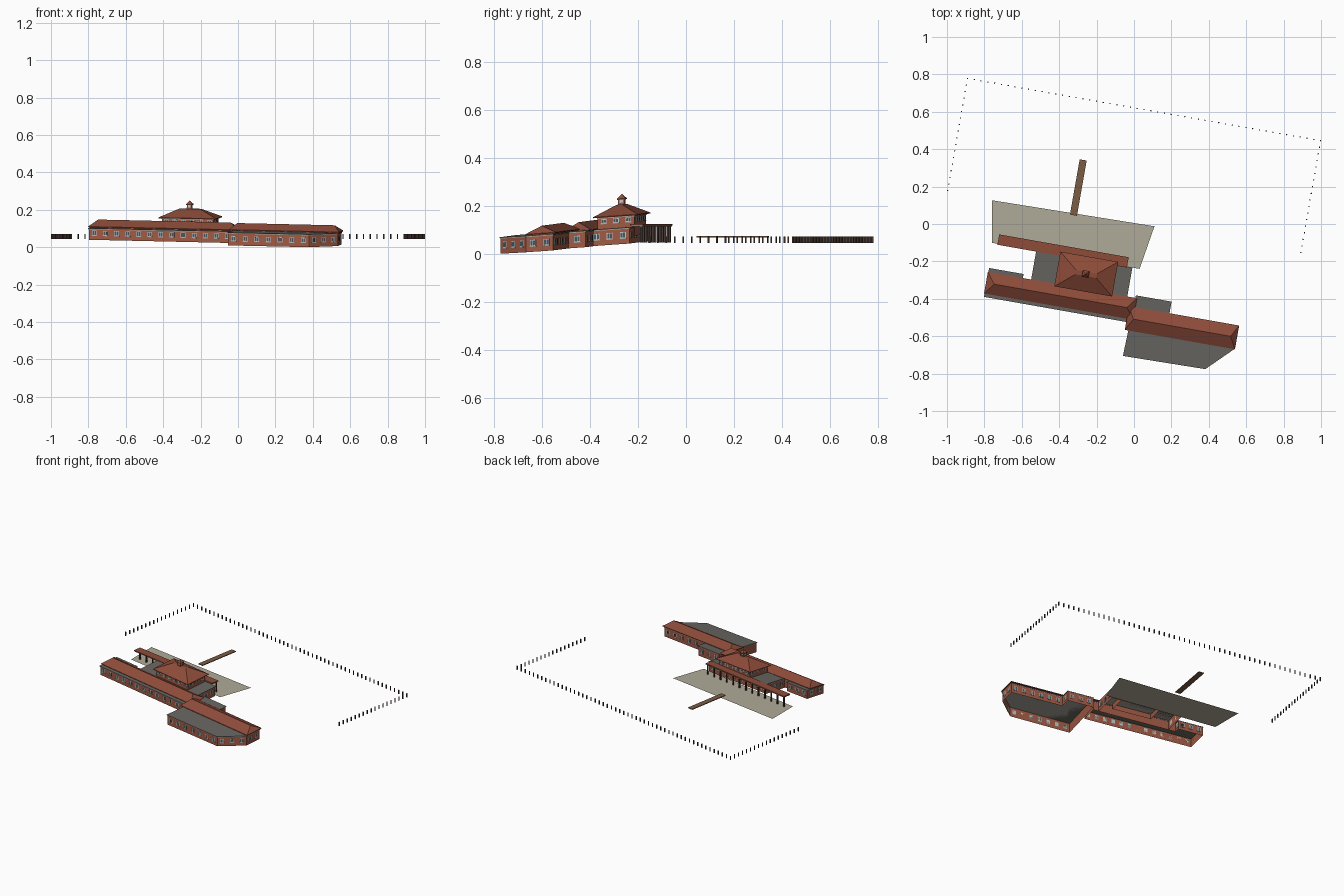
import bpy, math
from mathutils import Vector

if "Cube" in bpy.data.objects:
    bpy.data.objects.remove(bpy.data.objects["Cube"])

C, S = math.cos(math.radians(10)), math.sin(math.radians(10))

def flat(u, v, z):
    """Site axes (turned 10 degrees) to world, level height."""
    return (u * C + v * S, -u * S + v * C, z)

def slope(u, v, h):
    """Same, with height measured from the sloping ground."""
    x, y, _ = flat(u, v, 0)
    return (x, y, h + 0.0595 + 0.072 * y - 0.01 * x)

def mat(name, r, g, b):
    m = bpy.data.materials.new(name)
    m.diffuse_color = [((c / 255 + 0.055) / 1.055) ** 2.4 for c in (r, g, b)] + [1]
    m.use_nodes = True
    m.node_tree.nodes["Principled BSDF"].inputs["Base Color"].default_value = m.diffuse_color
    return m

BRICK = mat("brick", 160, 90, 68)
TILE = mat("roof_tile", 142, 76, 58)
GREY = mat("flat_roof_grey", 104, 102, 96)
PAVE = mat("paving", 176, 171, 152)
WOOD = mat("wood", 122, 92, 68)
FRAME = mat("window_frame", 190, 197, 200)
GLASS = mat("glass", 70, 85, 95)
TRIM = mat("trim", 165, 160, 150)
DARK = mat("dark_post", 70, 55, 48)

parts = {}

def add(name, m, verts, faces):
    p = parts.setdefault(name, ([], [], m))
    n = len(p[0])
    p[0].extend(verts)
    p[1].extend([[i + n for i in f] for f in faces])

def prism(name, m, poly, h0, h1, f=slope, top=True, bottom=True):
    n = len(poly)
    verts = [f(u, v, h) for h in (h0, h1) for u, v in poly]
    faces = [(i, (i + 1) % n, n + (i + 1) % n, n + i) for i in range(n)]
    if top:
        faces.append(list(range(n, 2 * n)))
    if bottom:
        faces.append(list(range(n))[::-1])
    add(name, m, verts, faces)

def rect(u0, u1, v0, v1):
    return [(u0, v0), (u1, v0), (u1, v1), (u0, v1)]

def square(u, v, r):
    return rect(u - r, u + r, v - r, v + r)

def inset(poly, d):
    """Move every edge of a counter-clockwise outline inward by d."""
    out = []
    for i, p in enumerate(poly):
        a, b, c = Vector(poly[i - 1]), Vector(p), Vector(poly[(i + 1) % len(poly)])
        e, g = (b - a).normalized(), (c - b).normalized()
        n1, n2 = Vector((-e.y, e.x)), Vector((-g.y, g.x))
        out.append(tuple(b + (n1 + n2) * d / (1 + n1.dot(n2))))
    return out

def windows(poly, skip, h0, h1, step, w):
    for i, p in enumerate(poly):
        if i in skip:
            continue
        a, b = Vector(p), Vector(poly[(i + 1) % len(poly)])
        length = (b - a).length
        d = (b - a).normalized()
        n = Vector((d.y, -d.x))
        count = round(length / step)

        def panel(name, m, c, hw, out, z0, z1):
            q = [c - d * hw, c - d * hw + n * out, c + d * hw + n * out, c + d * hw]
            prism(name, m, [tuple(k) for k in q][::-1], z0, z1)
        for k in range(count):
            c = a + d * length * (k + 0.5) / count
            panel("window_frames", FRAME, c, w / 2, 0.0015, h0, h1)
            panel("window_sills", TRIM, c, w / 2 + 0.002, 0.003, h0 - 0.003, h0)
            for s in (-1, 1):
                panel("window_panes", GLASS, c + d * s * w * 0.22, w * 0.17, 0.002,
                      h0 + 0.003, h1 - 0.003)

def flat_block(name, poly, h, skip=()):
    """Brick walls, open below, with a grey flat roof and windows."""
    walls = inset(poly, 0.004)
    prism(name + "_walls", BRICK, walls, 0, h - 0.003, top=False, bottom=False)
    prism(name + "_flat_roof", GREY, poly, h - 0.003, h)
    prism(name + "_cornice", TRIM, inset(poly, 0.002), h - 0.006, h - 0.003, bottom=False)
    windows(walls, skip, 0.024, 0.050, 0.062, 0.025)

def hip(name, u0, u1, v0, v1, h0, h1, cut, cap=0.0, f=slope):
    """Hipped roof; cut is the ridge setback, cap the half width of its top."""
    m = (v0 + v1) / 2
    b = rect(u0, u1, v0, v1)
    t = rect(u0 + cut, u1 - cut, m - cap, m + cap)
    prism(name, TILE, b, h0 - 0.004, h0, f, top=False)
    verts = [f(u, v, h0) for u, v in b] + [f(u, v, h1) for u, v in t]
    if cap:
        faces = [(i, (i + 1) % 4, 4 + (i + 1) % 4, 4 + i) for i in range(4)] + [(4, 5, 6, 7)]
    else:
        verts = verts[:6]
        faces = [(0, 1, 5, 4), (1, 2, 5), (2, 3, 4, 5), (3, 0, 4)]
    add(name, m=TILE, verts=verts, faces=faces)

# left wing
flat_block("left_wing", [(-.722, -.523), (.068, -.523), (.068, -.40), (-.535, -.40),
                         (-.535, -.366), (-.722, -.366)], 0.062, (1, 2))
prism("left_wing_upper_walls", BRICK, rect(-.71, .07, -.492, -.40), .06, .068, bottom=False)
hip("left_wing_roof", -.725, .085, -.505, -.388, 0.070, 0.104, 0.045)

# right wing with angled front corner
flat_block("right_wing", [(.064, -.705), (.51, -.698), (.645, -.565), (.645, -.445),
                          (.27, -.445), (.27, -.374), (.076, -.374)], 0.069, (6,))
prism("right_wing_upper_walls", BRICK, rect(.066, .638, -.552, -.45), .066, .074, bottom=False)
hip("right_wing_roof", .05, .648, -.566, -.437, 0.075, 0.106, 0.035)

# central hall: low surround, tall core and hipped roof
flat_block("hall_surround", rect(-.49, .032, -.405, -.23), 0.068, (0,))
core = rect(-.345, -.065, -.385, -.23)
prism("hall_walls", BRICK, core, .03, .117, top=False, bottom=False)
windows(core, (), 0.090, 0.108, 0.05, 0.024)
prism("hall_trim", TRIM, inset(core, -.003), .111, .114)
hip("hall_roof", -.362, -.048, -.402, -.214, 0.119, 0.163, 0.10, 0.012)

# cupola
prism("cupola_base", BRICK, square(-.208, -.308, .014), .155, .170)
prism("cupola_lantern", FRAME, square(-.208, -.308, .011), .170, .185)
for a in (-1, 1):
    for b in (-1, 1):
        prism("cupola_posts", BRICK, square(-.208 + a * .010, -.308 + b * .010, .003), .170, .185)
hip("cupola_roof", -.226, -.190, -.326, -.290, 0.187, 0.206, 0.0175, 0.0005)

# rear canopy on posts
prism("canopy_roof", TILE, rect(-.70, .003, -.236, -.18), .118, .124, flat)
prism("canopy_fascia", TRIM, rect(-.697, 0, -.232, -.183), .114, .118, flat)
for i in range(13):
    prism("canopy_posts", DARK, square(-.69 + i * .057, -.19, .004), .047, .116, flat)

# terrace sheet and raised boardwalk
add("terrace", PAVE, [flat(u, v, .047) for u, v in
    [(-.73, -.231), (.071, -.231), (.11, .007), (-.77, -.007)]], [(0, 1, 2, 3)])
prism("boardwalk", WOOD, rect(-.346, -.308, -.01, .29), .068, .073, flat)

# fence posts on three sides
def fence(a, b, n):
    for i in range(n + 1):
        t = i / n
        u, v = a[0] + (b[0] - a[0]) * t, a[1] + (b[1] - a[1]) * t
        prism("fence_posts", DARK, square(u, v, .003), .044, .071, flat)

fence((-1.012, .003), (-1.012, .612), 17)
fence((-1.012, .612), (.905, .612), 52)
fence((.905, .612), (.905, .005), 17)

for name, (verts, faces, m) in parts.items():
    me = bpy.data.meshes.new(name)
    me.from_pydata(verts, [], faces)
    me.materials.append(m)
    me.update()
    bpy.context.collection.objects.link(bpy.data.objects.new(name, me))
